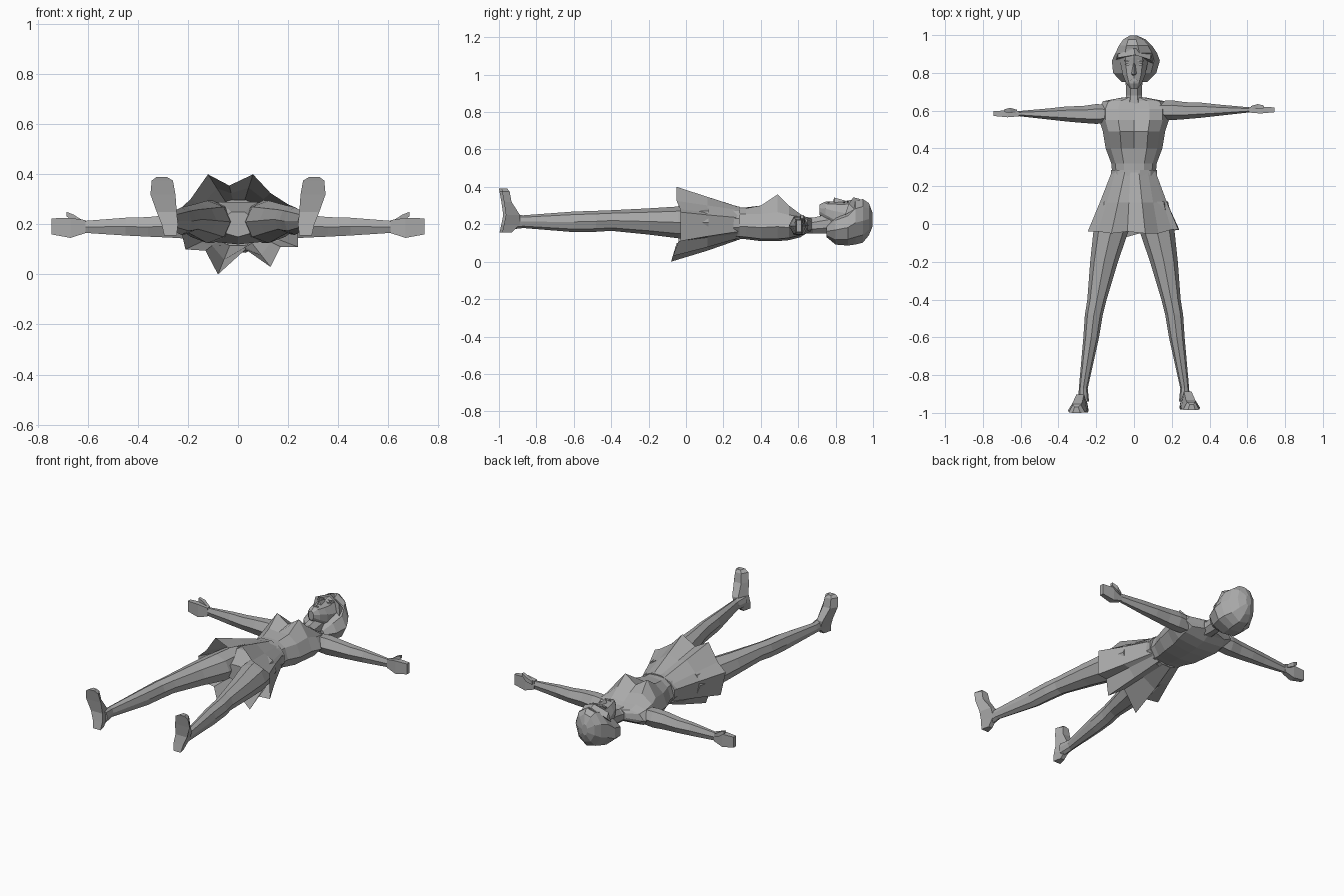
import bpy, bmesh, math

mat = bpy.data.materials.new("warm_grey")
mat.diffuse_color = (0.4, 0.4, 0.4, 1)


def make(name, rings, cap=True):
    """Skin a list of equally sized vertex rings into one flat shaded object."""
    bm = bmesh.new()
    vs = [[bm.verts.new(p) for p in r] for r in rings]
    n = len(vs[0])
    for a, b in zip(vs, vs[1:]):
        for i in range(n):
            j = (i + 1) % n
            bm.faces.new((a[i], a[j], b[j], b[i]))
    if cap:
        bm.faces.new(vs[0])
        bm.faces.new(vs[-1])
    bmesh.ops.recalc_face_normals(bm, faces=bm.faces)
    me = bpy.data.meshes.new(name)
    bm.to_mesh(me)
    bm.free()
    me.materials.append(mat)
    ob = bpy.data.objects.new(name, me)
    bpy.context.collection.objects.link(ob)
    return ob


def loft(name, rows, n=8, axis="y", phase=0.5, sx=1, shift=0):
    """Rows are (position on axis, across min, across max, z min, z max)."""
    rings = []
    k = 1 / math.cos(math.pi / n) if phase else 1
    for t, u0, u1, z0, z1 in rows:
        ring = []
        for i in range(n):
            a = 2 * math.pi * (i + phase) / n
            u = (u0 + u1) / 2 + (u1 - u0) / 2 * k * math.cos(a)
            z = (z0 + z1) / 2 + (z1 - z0) / 2 * k * math.sin(a)
            ring.append((sx * u, t, z) if axis == "y" else (sx * t, u + shift, z))
        rings.append(ring)
    return make(name, rings)


# Torso: y, half width, centre front, bust line, flank front, back
torso = [
    (-0.02, 0.06, 0.25, 0.25, 0.23, 0.15),
    (0.10, 0.16, 0.29, 0.29, 0.26, 0.12),
    (0.26, 0.115, 0.29, 0.285, 0.255, 0.125),
    (0.32, 0.120, 0.29, 0.285, 0.255, 0.12),
    (0.40, 0.150, 0.295, 0.30, 0.255, 0.11),
    (0.49, 0.165, 0.31, 0.36, 0.265, 0.11),
    (0.55, 0.185, 0.285, 0.30, 0.25, 0.115),
    (0.61, 0.185, 0.25, 0.255, 0.24, 0.13),
    (0.65, 0.165, 0.235, 0.235, 0.225, 0.155),
    (0.67, 0.06, 0.235, 0.23, 0.215, 0.16),
]
rings = []
for y, w, c, b, f, k in torso:
    m = (f + k) / 2
    right = [(0.45 * w, b), (0.82 * w, f), (w, m), (0.72 * w, k + 0.012)]
    pts = [(0, c)] + right + [(0, k)] + [(-x, z) for x, z in reversed(right)]
    rings.append([(x, y, z) for x, z in pts])
make("torso", rings)

# Pleated skirt: hem points as x, z, y
hem = [(-.12, .40, -.05), (-.035, .355, -.04), (.06, .40, -.05), (.13, .325, -.05),
       (.20, .28, -.03), (.235, .265, -.03), (.24, .11, -.03), (.17, .11, -.04),
       (.13, .03, -.07), (.03, .10, -.05), (-.08, 0, -.08), (-.13, .095, -.05),
       (-.21, .10, -.04), (-.245, .25, -.04), (-.19, .30, -.04)]
waist, hip = [], []
for x, z, y in hem:
    a = math.atan2((z - 0.205) / 0.17, x / 0.24)
    p = (0.12 * math.cos(a), 0.28, 0.205 + 0.09 * math.sin(a))
    waist.append(p)
    hip.append((p[0] * 0.5 + x * 0.5, 0.115, p[2] * 0.5 + z * 0.5))
make("skirt", [waist, hip, [(x, y, z) for x, z, y in hem]], cap=False)
loft("waistband", [(0.255, -.121, .121, .115, .297), (0.285, -.121, .121, .117, .295)], 12)

# Neck and head with a tapered jaw
loft("neck", [(0.63, -.055, .055, .15, .24), (0.68, -.042, .042, .15, .235),
              (0.78, -.045, .045, .15, .26)])
loft("head", [(0.715, -.018, .018, .25, .305), (0.745, -.042, .042, .215, .318),
              (0.79, -.060, .060, .18, .318), (0.84, -.070, .070, .15, .318),
              (0.88, -.072, .072, .14, .325), (0.93, -.065, .065, .14, .33)], 10)

# Bobbed hair with a swept fringe
loft("hair", [(0.752, -.07, .07, .13, .195), (0.80, -.118, .118, .09, .25),
              (0.865, -.125, .137, .085, .28), (0.905, -.105, .122, .09, .325),
              (0.945, -.085, .095, .10, .337), (0.978, -.06, .06, .14, .315),
              (0.998, -.022, .015, .19, .26)], 9, phase=0)
make("fringe", [[(-.095, .87, .25), (-.085, .88, .31), (-.085, .90, .28)],
                [(0, .895, .29), (.005, .895, .344), (0, .93, .335)],
                [(.10, .85, .25), (.085, .87, .31), (.09, .90, .28)]])

# Nose wedge, brows, eyes and lips
make("nose", [[(-.008, .855, .315), (.008, .855, .315), (0, .857, .325)],
              [(-.016, .795, .312), (.016, .795, .312), (0, .792, .343)],
              [(-.008, .785, .312), (.008, .785, .312), (0, .786, .322)]])


def plate(name, x, y, hx, hy, z):
    make(name, [[(x + a * hx, y + b * hy, z + d) for a, b in
                 ((-1, 0), (-.3, -1), (.3, -1), (1, 0), (.3, 1), (-.3, 1))]
                for d in (-.004, .004)])


plate("lips", 0, .762, .019, .008, .319)
for s, side in ((-1, "left"), (1, "right")):
    plate(side + "_eye", s * .033, .845, .016, .006, .317)
    plate(side + "_brow", s * .035, .865, .022, .004, .32)

    # Arm, hand and thumb
    d = 0.01 * s
    loft(side + "_arm", [(.13, .545, .64, .14, .245), (.20, .54, .645, .135, .25),
                         (.27, .545, .635, .14, .245), (.36, .553, .632, .145, .235),
                         (.45, .563, .622, .15, .232), (.62, .582, .607, .163, .217)],
         6, "x", phase=0, sx=s, shift=d)
    loft(side + "_hand", [(.61, .58, .608, .165, .217), (.67, .575, .612, .146, .226),
                          (.745, .582, .607, .16, .224)], 4, "x", sx=s, shift=d)
    loft(side + "_thumb", [(.62, .595, .615, .195, .215), (.655, .60, .625, .21, .238),
                           (.685, .602, .618, .232, .25)], 4, "x", sx=s, shift=d)

    # Leg
    loft(side + "_leg", [(.12, .02, .18, .125, .295), (-.04, .03, .215, .125, .295),
                         (-.20, .085, .232, .145, .285), (-.40, .145, .247, .165, .275),
                         (-.48, .165, .26, .16, .272), (-.60, .185, .268, .158, .268),
                         (-.87, .245, .292, .18, .248), (-.94, .238, .295, .172, .255)],
         8, phase=0, sx=s)

    # Foot: sections from heel to toe, toes turned outward
    foot = [(.155, .245, .295, -.995, -.945), (.20, .24, .305, -.985, -.90),
            (.25, .245, .325, -.975, -.90), (.32, .25, .35, -.985, -.945),
            (.375, .26, .345, -.995, -.955), (.39, .285, .325, -.998, -.967)]
    off = -0.002 if s < 0 else 0.012
    make(side + "_foot", [[(s * a, p + off, z), (s * b, p + off, z),
                           (s * (b * .75 + a * .25), q + off, z),
                           (s * (a * .75 + b * .25), q + off, z)]
                          for z, a, b, p, q in foot])
